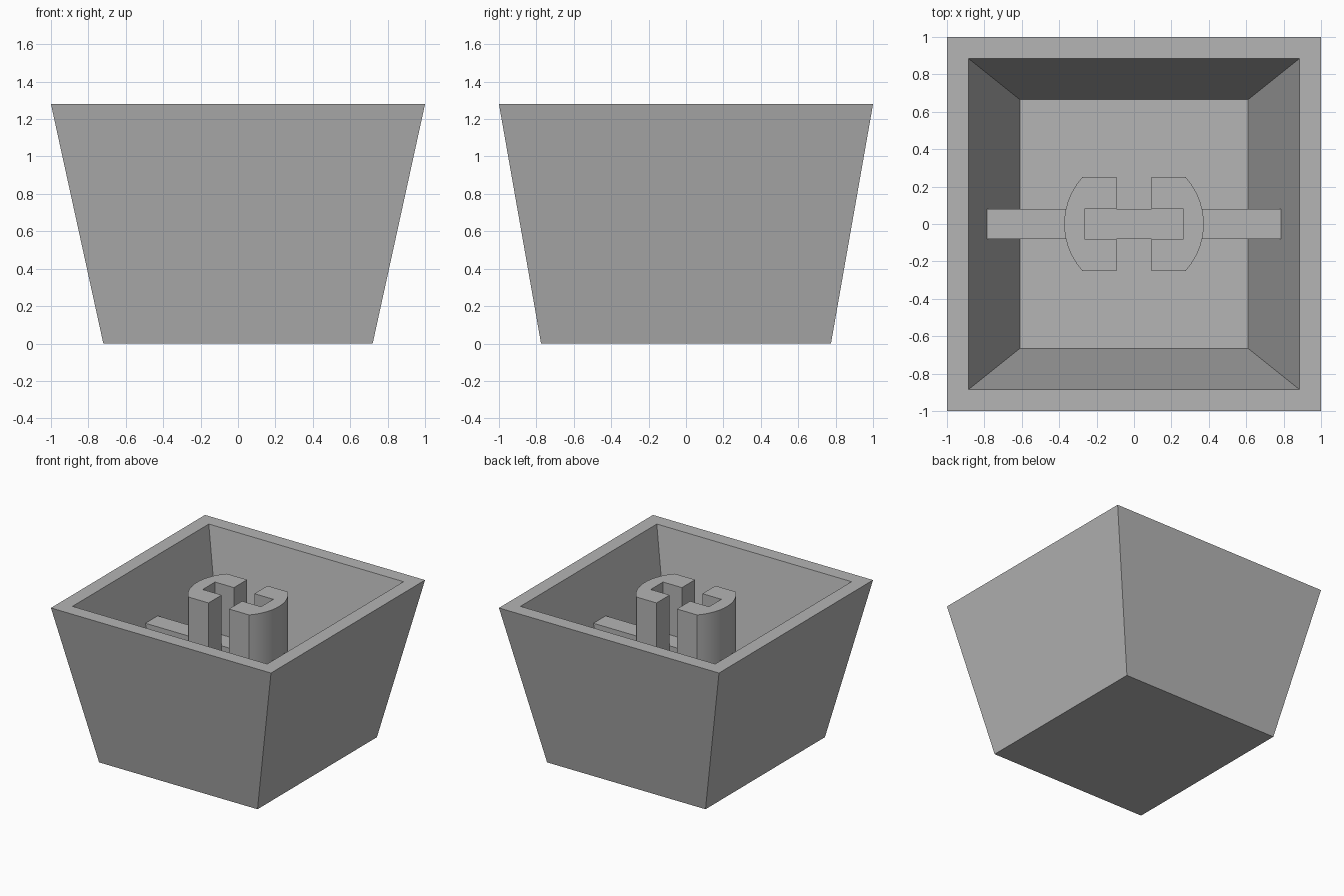
import bpy, bmesh, math

if "Cube" in bpy.data.objects:
    bpy.data.objects.remove(bpy.data.objects["Cube"])

HEIGHT, FLOOR, BAR_TOP = 1.28, 0.12, 0.86

grey = bpy.data.materials.new("light grey plastic")
grey.use_nodes = True
grey.diffuse_color = (0.46, 0.46, 0.46, 1)
grey.node_tree.nodes["Principled BSDF"].inputs["Base Color"].default_value = (0.46, 0.46, 0.46, 1)


def rectangle(hx, hy, z):
    return [(-hx, -hy, z), (hx, -hy, z), (hx, hy, z), (-hx, hy, z)]


def flat_ring(outline, z):
    return [(x, y, z) for x, y in outline]


def loft(name, rings):
    """Bridge equal rings in order and cap the first and the last."""
    bm = bmesh.new()
    loops = [[bm.verts.new(p) for p in ring] for ring in rings]
    n = len(loops[0])
    for low, high in zip(loops, loops[1:]):
        for i in range(n):
            j = (i + 1) % n
            bm.faces.new((low[i], low[j], high[j], high[i]))
    bm.faces.new(loops[0][::-1])
    bm.faces.new(loops[-1])
    bmesh.ops.recalc_face_normals(bm, faces=bm.faces)
    mesh = bpy.data.meshes.new(name)
    bm.to_mesh(mesh)
    bm.free()
    mesh.materials.append(grey)
    obj = bpy.data.objects.new(name, mesh)
    bpy.context.collection.objects.link(obj)
    return obj


# Tapered hollow shell, open at the top
loft("shell", [
    rectangle(0.72, 0.775, 0),
    rectangle(1, 1, HEIGHT),
    rectangle(0.885, 0.885, HEIGHT),
    rectangle(0.61, 0.665, FLOOR),
])

# Cross rib whose slanted ends sink into the side walls
loft("cross_rib", [
    rectangle(0.65, 0.08, FLOOR - 0.03),
    rectangle(0.825, 0.08, BAR_TOP),
])

# Pair of C-shaped stem halves with a rounded outer side
RADIUS, HALF, SLOT = 0.373, 0.25, 0.08
spread = math.asin(HALF / RADIUS)
STEPS = 14
arc = [(RADIUS * math.cos(a), RADIUS * math.sin(a))
       for a in (spread * (2 * i / STEPS - 1) for i in range(STEPS + 1))]
notch = [(0.093, HALF), (0.093, SLOT), (0.265, SLOT),
         (0.265, -SLOT), (0.093, -SLOT), (0.093, -HALF)]
for side, name in ((1, "left_stem"), (-1, "right_stem")):
    outline = [(side * x, y) for x, y in arc + notch]
    stem = loft(name, [flat_ring(outline, FLOOR - 0.03), flat_ring(outline, HEIGHT - 0.003)])
    bpy.ops.object.select_all(action='DESELECT')
    stem.select_set(True)
    bpy.context.view_layer.objects.active = stem
    bpy.ops.object.shade_smooth_by_angle(angle=math.radians(25))
